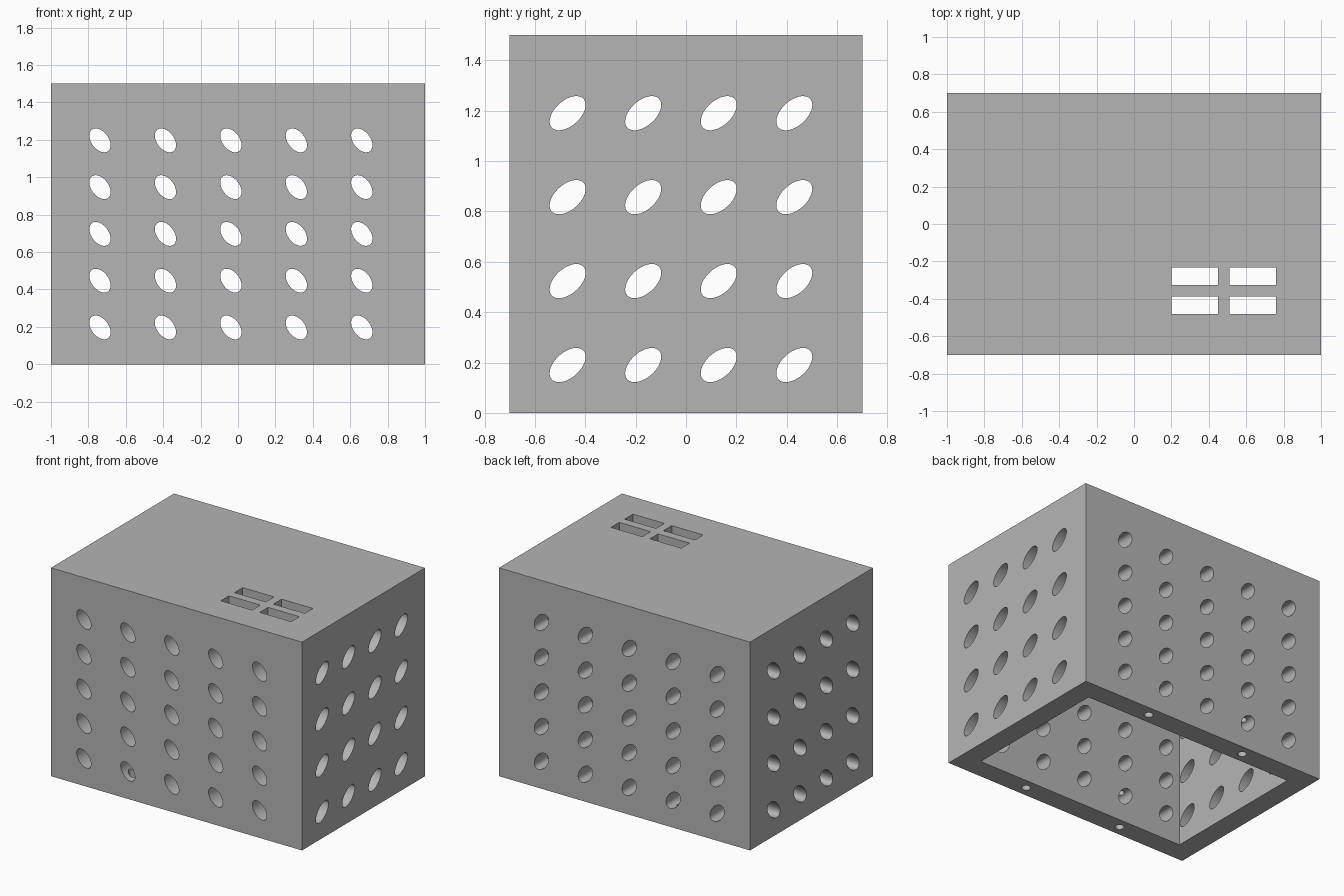
import bpy, bmesh
from math import radians
from mathutils import Matrix, Vector

cube = bpy.data.objects.get("Cube")
if cube:
    bpy.data.objects.remove(cube, do_unlink=True)

LENGTH, DEPTH, HEIGHT, WALL = 2.0, 1.4, 1.5, 0.15

grey = bpy.data.materials.new("plain grey")
grey.use_nodes = True
colour = (0.46, 0.46, 0.46, 1)
grey.diffuse_color = colour
grey.node_tree.nodes["Principled BSDF"].inputs["Base Color"].default_value = colour


def finish(name, bm):
    mesh = bpy.data.meshes.new(name)
    bmesh.ops.recalc_face_normals(bm, faces=bm.faces)
    bm.to_mesh(mesh)
    bm.free()
    mesh.materials.append(grey)
    obj = bpy.data.objects.new(name, mesh)
    bpy.context.collection.objects.link(obj)
    return obj


def add_box(bm, low, high):
    low, high = Vector(low), Vector(high)
    matrix = Matrix.Translation((low + high) / 2) @ Matrix.Diagonal((*(high - low), 1))
    bmesh.ops.create_cube(bm, size=1, matrix=matrix)


def add_rod(bm, matrix, length, segments=48):
    bmesh.ops.create_cone(bm, cap_ends=True, segments=segments, radius1=1,
                          radius2=1, depth=length, matrix=matrix)


def oval_matrix(place, facing, tilt, long_radius, short_radius):
    return (Matrix.Translation(place) @ facing @ Matrix.Rotation(radians(tilt), 4, 'Z')
            @ Matrix.Diagonal((long_radius, short_radius, 1, 1)))


# Housing block
bm = bmesh.new()
add_box(bm, (-LENGTH / 2, -DEPTH / 2, 0), (LENGTH / 2, DEPTH / 2, HEIGHT))
housing = finish("housing", bm)

# Cavity, open underneath
cavity = bmesh.new()
inner_x, inner_y = LENGTH / 2 - WALL, DEPTH / 2 - WALL
add_box(cavity, (-inner_x, -inner_y, -0.5), (inner_x, inner_y, HEIGHT - WALL))

# Oval vents through the front and back walls
front_vents = bmesh.new()
face_front = Matrix.Rotation(radians(90), 4, 'X')
for column in range(5):
    for row in range(5):
        place = (-0.738 + 0.35 * column, 0, 0.197 + 0.25 * row)
        add_rod(front_vents, oval_matrix(place, face_front, -53, 0.072, 0.046), 2)

# Oval vents through the two end walls
end_vents = bmesh.new()
face_end = Matrix.Rotation(radians(90), 4, 'Z') @ face_front
for column in range(4):
    for row in range(4):
        place = (0, -0.47 + 0.3 * column, 0.19 + 0.3333 * row)
        add_rod(end_vents, oval_matrix(place, face_end, 42, 0.085, 0.05), 3)

# Four slots in the lid
lid_slots = bmesh.new()
for x in (0.2, 0.51):
    for y in (-0.481, -0.326):
        add_box(lid_slots, (x, y, HEIGHT - 2 * WALL), (x + 0.25, y + 0.094, HEIGHT + 0.1))

# Screw holes rising from the bottom rim
screw_holes = bmesh.new()
for x in (-0.4, 0.4):
    for y in (-0.625, 0.625):
        place = Matrix.Translation((x, y, 0.1)) @ Matrix.Diagonal((0.03, 0.03, 1, 1))
        add_rod(screw_holes, place, 0.4, 32)

# Cut everything out of the block
cutters = {"cavity": cavity, "front_vents": front_vents, "end_vents": end_vents,
           "lid_slots": lid_slots, "screw_holes": screw_holes}
bpy.context.view_layer.objects.active = housing
housing.select_set(True)
for name, bm in cutters.items():
    cutter = finish(name + "_cutter", bm)
    cutter.hide_render = True
    modifier = housing.modifiers.new(name, 'BOOLEAN')
    modifier.operation = 'DIFFERENCE'
    modifier.solver = 'EXACT'
    modifier.object = cutter
    bpy.ops.object.modifier_apply(modifier=modifier.name)
    bpy.data.objects.remove(cutter, do_unlink=True)

bpy.ops.object.shade_smooth_by_angle(angle=radians(30))
